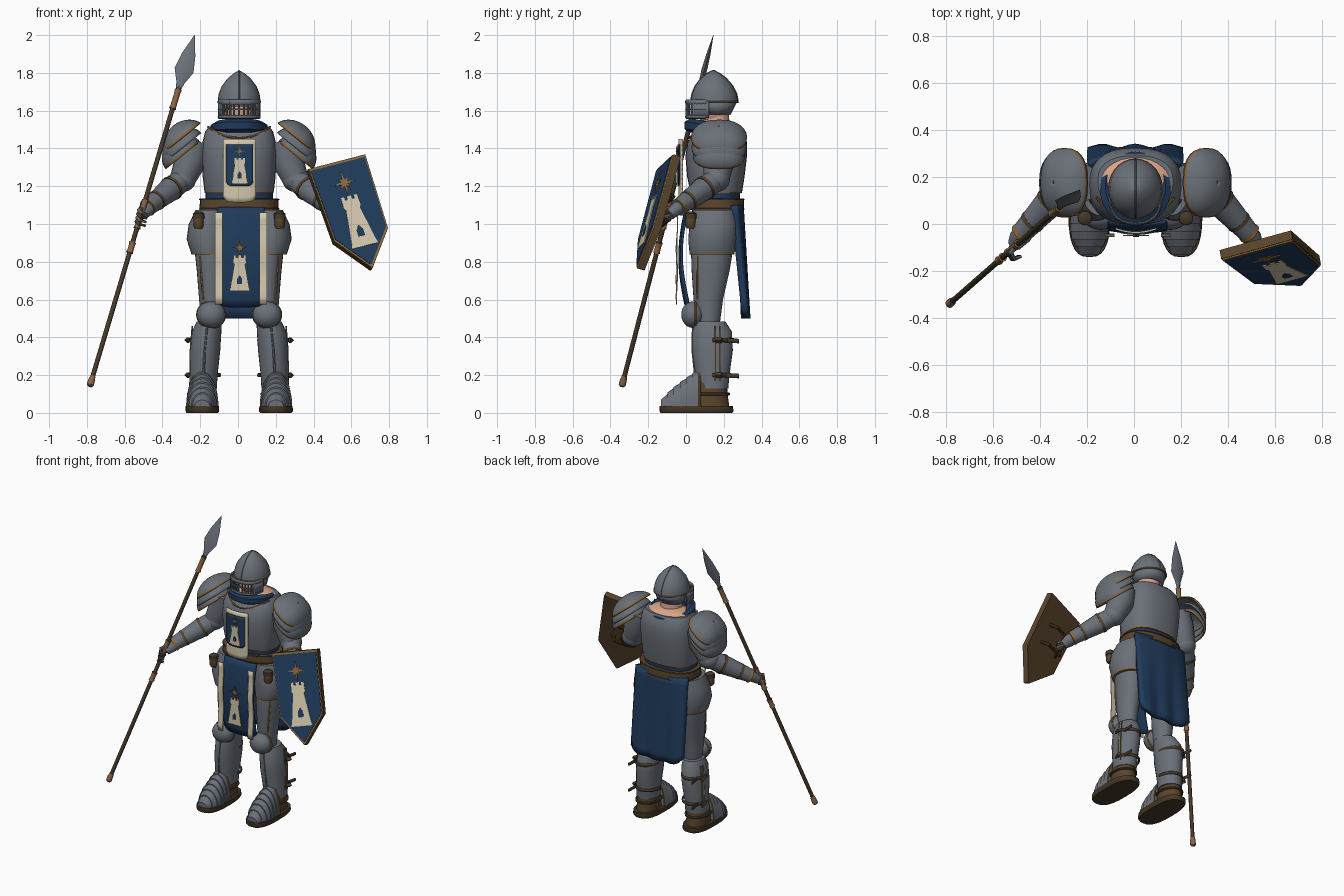
import bpy, bmesh
from math import sin, cos, pi, radians, copysign
from mathutils import Vector, Matrix

default_cube = bpy.data.objects.get("Cube")
if default_cube:
    bpy.data.objects.remove(default_cube, do_unlink=True)
MID = .006  # body centre line

def material(name, *rgb):
    mat = bpy.data.materials.new(name)
    mat.use_nodes = True
    mat.diffuse_color = (*rgb, 1)
    mat.node_tree.nodes["Principled BSDF"].inputs["Base Color"].default_value = (*rgb, 1)
    return mat

steel, blue = material("steel", .145, .163, .19), material("blue cloth", .014, .043, .105)
leather, wood = material("brown leather", .1, .058, .025), material("dark wood", .06, .04, .02)
gold, cream = material("gold trim", .27, .14, .04), material("cream cloth", .66, .58, .42)
flesh, tan = material("skin", .7, .38, .25), material("tan binding", .25, .13, .06)

def skin(name, rings, mat, trim=None, wrap=True, caps=True, thick=0, trim_rows=None):
    """Bridge a row of point rings; chosen rows take the trim colour."""
    bm = bmesh.new()
    rows = [[bm.verts.new(p) for p in ring] for ring in rings]
    for k, (a, b) in enumerate(zip(rows, rows[1:])):
        for i in range(0 if wrap else 1, len(a)):
            face = bm.faces.new((a[i], a[i - 1], b[i - 1], b[i]))
            face.material_index = int(k in (trim_rows or [len(rows) - 2]))
    if caps and wrap:
        bm.faces.new(rows[0])
        bm.faces.new(rows[-1])
    bmesh.ops.recalc_face_normals(bm, faces=bm.faces)
    mesh = bpy.data.meshes.new(name)
    for face in bm.faces:
        face.smooth = True
    bm.to_mesh(mesh)
    bm.free()
    mesh.set_sharp_from_angle(angle=radians(40))
    mesh.materials.append(mat)
    mesh.materials.append(trim or mat)
    obj = bpy.data.objects.new(name, mesh)
    bpy.context.collection.objects.link(obj)
    if thick:
        shell = obj.modifiers.new("thickness", "SOLIDIFY")
        shell.thickness, shell.offset = thick, 0

def oval(cx, cy, z, rx, ry, power=2, n=28, start=0, turn=2 * pi):
    def bend(v):
        return copysign(abs(v) ** (2 / power), v)
    angles = [start + turn * i / n for i in range(n)]
    return [Vector((cx + rx * bend(cos(a)), cy + ry * bend(sin(a)), z)) for a in angles]

def loft(name, x, rows, mat, power=2, **kw):
    """Rows of (height, outward shift, y, half width, half depth)."""
    side = copysign(1, x) if x else 0
    skin(name, [oval(MID + x + side * dx, y, z, rx, ry, power) for z, dx, y, rx, ry in rows], mat, **kw)

def tube(name, points, radii, mat, n=12, closed=False, ref=(1, 0, 0), **kw):
    pts = [Vector(p) for p in points]
    radii = radii if isinstance(radii, list) else [radii] * len(pts)
    rings, end = [], len(pts) - 1
    for i, p in enumerate(pts):
        t = pts[(i + 1) % len(pts)] - pts[i - 1] if closed else pts[min(i + 1, end)] - pts[max(i - 1, 0)]
        t.normalize()
        r = Vector(ref) if abs(t.dot(Vector(ref))) < .95 else Vector((0, 0, 1))
        a = (r - t * t.dot(r)).normalized()
        b = t.cross(a)
        ra, rb = radii[i] if isinstance(radii[i], tuple) else (radii[i], radii[i])
        rings.append([p + a * ra * cos(2 * pi * k / n) + b * rb * sin(2 * pi * k / n) for k in range(n)])
    skin(name, rings + rings[:1] if closed else rings, mat, caps=not closed, **kw)

def hoop(name, ring, r, mat, ref=(0, 0, 1)):
    tube(name, ring, r, mat, n=6, closed=True, ref=ref)

def dome(name, loc, size, mat, cut=pi, tilt=0, power=2, trim=None, thick=0):
    spin, rings = Matrix.Rotation(tilt, 3, "Y"), []
    for k in range(13):
        f = max(.02, min(cut * k / 12, pi - .02))
        ring = oval(0, 0, size[2] * cos(f), size[0] * sin(f), size[1] * sin(f), power)
        rings.append([Vector(loc) + spin @ p for p in ring])
    skin(name, rings, mat, trim=trim, thick=thick, caps=cut > 3)

def plate(name, outline, frame, mat, depth=.006):
    """Flat outline in the frame's XY plane, raised along its Z."""
    skin(name, [[frame @ Vector((x, y, h)) for x, y in outline] for h in (0, depth)], mat)

def cloth(name, x0, x1, top, bottom, shape, mat, thick=.008, rounding=0):
    rings = []
    for t in [k / 12 for k in range(13)]:
        rings.append([((x0 + x1) / 2 + u * (x1 - x0) / 2, shape(u, t), top + t * (bottom + rounding * u ** 6 - top))
                      for u in [i / 8 - 1 for i in range(17)]])
    skin(name, rings, mat, wrap=False, thick=thick)

def mirrored(half):
    return half + [(-x, y) for x, y in reversed(half)]

def emblem(name, frame, low, high, w, star_y, r):
    """Tower with a dark window below a pointed star."""
    h, s, door = high - low, w * .24, low + (high - low) * .2
    half = [(w, low), (w * .9, low + h * .1), (w * .52, low + h * .74), (w * .64, low + h * .79), (w * .6, high),
            (w * .36, high), (w * .36, high - h * .07), (w * .16, high - h * .07), (w * .16, high)]
    plate(name + "_tower", mirrored(half), frame, cream)
    lengths = [r * (1, .28, .6, .28)[k % 4] for k in range(16)]
    plate(name + "_star", [(q * sin(k * pi / 8), star_y + q * cos(k * pi / 8)) for k, q in enumerate(lengths)], frame, gold)
    window = [(-s, door), (s, door), (s, door + 2 * s), (0, door + 3.5 * s), (-s, door + 2 * s)]
    plate(name + "_window", window, frame @ Matrix.Translation((0, 0, .005)), blue, .004)

# Head and neck
loft("neck", 0, [(1.48, 0, .16, .075, .075), (1.6, 0, .15, .068, .075)], flesh)
dome("upper_shoulders", (MID, .18, 1.49), (.165, .115, .055), flesh)
dome("face", (MID, .14, 1.6), (.08, .085, .08), flesh)
shape = [(1.64, 0, .15, .114, .126), (1.655, 0, .15, .113, .125), (1.69, 0, .15, .108, .118), (1.73, 0, .148, .092, .1),
         (1.77, 0, .146, .062, .068), (1.795, 0, .145, .033, .036), (1.812, 0, .145, .004, .004)]
loft("helmet_dome", 0, shape, steel)
tube("helmet_crest", [(MID, y - ry, z) for z, dx, y, rx, ry in shape] +
     [(MID, y + ry, z) for z, dx, y, rx, ry in reversed(shape)], .004, steel, n=6)
loft("helmet_skirt", 0, [(1.58, 0, .165, .09, .068), (1.65, 0, .155, .105, .113)], steel, caps=False, thick=.008)
hoop("helmet_rim", oval(MID, .15, 1.647, .113, .125), .004, gold)

def visor(z, start=pi, turn=pi, n=17):
    return oval(MID, .105, z, .108, .104, 2.3, n, start, turn * n / (n - 1))

for z, wide in ((1.567, .01), (1.607, .004), (1.645, .013)):
    tube("visor_band", visor(z), [(wide, .006)] * 17, steel, n=8, ref=(0, 0, 1))
for low, high in list(zip(visor(1.56), visor(1.65)))[3:14]:
    tube("visor_bar", [low, high], .0055, steel, n=6)
for start in (2.9, 5.6):
    skin("visor_cheek", [visor(z, start, .8) for z in (1.56, 1.65)], steel, wrap=False, thick=.008)
front_weight = [.5 - .5 * sin(2 * pi * i / 28) for i in range(28)]
hoop("scarf", [p - Vector((0, 0, .1 * (p.y - .16))) for p in oval(MID, .16, 1.508, .128, .135)],
     [.014 + .024 * f for f in front_weight], blue)

# Torso
loft("waist_cloth", 0, [(1.06, 0, .16, .18, .12), (1.2, 0, .16, .178, .13)], blue, power=2.4)
loft("breastplate", 0, [(1.165, 0, .16, .182, .136), (1.175, 0, .16, .184, .138), (1.25, 0, .158, .193, .152),
     (1.36, 0, .16, .198, .163), (1.43, 0, .165, .195, .158), (1.49, 0, .175, .18, .135),
     (1.515, 0, .18, .16, .11)], steel, power=2.5, trim=gold, trim_rows=[0])
tube("neckline_trim", [(MID + .165 * u, .012 + .1 * u * u, 1.455 + .06 * u * u) for u in [k / 6 - 1 for k in range(13)]],
     .006, gold, n=6)
loft("belt", 0, [(1.075, 0, .165, .21, .143), (1.135, 0, .165, .207, .141)], leather, power=2.4)
loft("hips", 0, [(.86, 0, .14, .12, .09), (1.08, 0, .15, .18, .12)], steel)
for z in (1.08, 1.13):
    hoop("belt_edge", oval(MID, .165, z, .209, .142, 2.4), .004, wood)

# Cloth panels and painted badges
cloth("front_skirt", -.11, .14, 1.09, .56, lambda u, t: .012 * u * u - .035 * sin(pi * t), blue, .012, .03)
cloth("back_skirt", -.195, .205, 1.1, .5,
      lambda u, t: .288 + .028 * t - .035 * u * u * (1 - t) + .008 * cos(9 * u) * t, blue, .035, .05)
for x in (-.102, .134):
    cloth("cream_stripe", x - .02, x + .02, 1.06, .575, lambda u, t: .004 * sin(12 * t) - .048, cream, .006)
cloth("chest_panel", -.078, .095, 1.45, 1.115, lambda u, t: .016 * u * u - .036, cream, .008, .03)
cloth("chest_field", -.062, .08, 1.42, 1.2, lambda u, t: .008 * u * u - .043, blue, .006, .02)
upright = Matrix.Translation((.009, -.046, 0)) @ Matrix.Rotation(pi / 2, 4, "X")
emblem("chest", upright, 1.215, 1.35, .045, 1.385, .026)
emblem("skirt", upright, .645, .835, .055, .875, .045)

for s in (-1, 1):
    def at(x, y, z):
        return Vector((MID + s * x, y, z))
    def lift(p, *heights):
        return [p + Vector((0, 0, h)) for h in heights]
    # Pauldrons
    for size, drop, cut in ((.9, .07, 1.6), (.95, .035, 1.5), (1, 0, 1.3)):
        dome("pauldron", at(.282 + drop * .25, .175, 1.435 - drop), (.125 * size, .15 * size, .105 * size), steel, cut,
             s * .68, 2.5, gold if size != .95 else steel, .008)
    # Arms
    elbow, wrist = at(.3, .16, 1.235), at(.475, -.03, 1.095)
    tube("upper_arm", [at(.23, .175, 1.44), at(.255, .175, 1.34), elbow], [.08, .086, .068], steel, n=18)
    dome("elbow_guard", elbow, (.072, .072, .066), steel)
    tube("forearm", [elbow, elbow.lerp(wrist, .35), wrist, elbow.lerp(wrist, 1.06)], [.058, .064, .046, .049], steel,
         n=18, trim=gold)
    for f, r in ((.3, .067), (.75, .054)):
        tube("forearm_strap", [elbow.lerp(wrist, f), elbow.lerp(wrist, f + .06)], r, leather, n=18)
    palm = at(.505, -.075, 1.06)
    tube("hand", [wrist, wrist.lerp(palm, .6), palm.lerp(wrist, -.3)], [.038, (.044, .034), .03], steel)
    for k in range(4):
        base = palm + Vector((s * .004 * k, -.012, .025 - .02 * k))
        tube("finger", [base] + [base + Vector((s * x, y, z)) for x, y, z in
             ((.025, -.035, -.012), (.008, -.062, -.028), (-.02, -.05, -.035))], [.012, .012, .01, .007],
             leather if k % 2 else steel, n=8)
    # Hips and thighs
    loft("thigh", s * .15, [(1.06, -.03, .15, .09, .11), (.9, 0, .14, .09, .115), (.75, 0, .13, .074, .1),
         (.6, -.003, .118, .065, .078), (.48, -.003, .118, .055, .062)], steel)
    loft("hip_plate", s * .15, [(1.075, -.005, .15, .085, .115), (1, .012, .145, .105, .126), (.92, .02, .14, .108, .128),
         (.85, .01, .138, .096, .12), (.838, .008, .138, .094, .118)], steel, trim=gold)
    tube("thigh_trim", [at(.206, .062, .83), at(.2, .058, .72), at(.19, .06, .6)], .006, gold, n=6)
    pouch = at(.215, .025, 1.02)
    tube("pouch", lift(pouch, -.045, -.03, .02, .03), [.02, .028, .026, .02], leather)
    tube("pouch_flap", lift(pouch, .008, .035, .045), [.031, .03, .016], wood)
    # Knees and shins
    dome("knee_guard", at(.148, .035, .52), (.076, .06, .07), steel)
    hoop("knee_trim", [at(.148 + p.x, .052, .52 + p.y) for p in oval(0, 0, 0, .075, .07)], .006, gold, (0, 1, 0))
    loft("shin_guard", s * .18, [(.485, -.022, .128, .066, .08), (.43, -.008, .138, .078, .105),
         (.33, 0, .14, .08, .108), (.2, .008, .14, .074, .09), (.13, .012, .14, .074, .084)], steel)
    tube("shin_ridge", [at(.17, .036, .45), at(.182, .034, .33), at(.19, .051, .17)], .006, steel, n=6)
    for y in (.155, .18):
        tube("shin_trim", [at(.248, y, .46), at(.258, y, .33), at(.26, y, .17)], .004, gold, n=6)
    for z, depth in ((.385, .112), (.2, .098)):
        strap = oval(MID + s * .184, .14, z, .083, depth, n=15, turn=pi * 15 / 14)
        tube("shin_strap", strap, [(.011, .006)] * 15, wood, n=8, ref=(0, 0, 1))
        tube("strap_buckle", [at(.265, .16, z), at(.277, .19, z)], .014, leather, n=4)
        tube("strap_tail", [at(.24, .2, z), at(.25, .28, z - .005)], [(.006, .012)] * 2, wood, n=8)
    # Boots
    loft("boot_sole", s * .195, [(0, 0, .055, .083, .19), (.01, 0, .055, .09, .196), (.036, 0, .055, .088, .194)],
         wood, power=2.7)
    loft("boot_heel", s * .195, [(.03, 0, .13, .07, .1), (.1, 0, .13, .07, .09), (.18, 0, .135, .064, .08)], leather)
    hoop("heel_strap", oval(MID + s * .195, .13, .1, .073, .095), .009, wood)
    lames = []
    for k in range(12):
        f = (k + 1) // 2 / 6
        w, h = .04 + .046 * min(1, f * 2.4) - .006 * (k % 2), .035 + .165 * f ** .8 - .007 * (k % 2)
        lames.append([at(.195 + w * cos(a), .2 * f - .132, .034 + h * sin(a)) for a in [pi * i / 14 for i in range(15)]])
    skin("foot_plates", lames, steel)
    tube("foot_trim", [p + Vector((0, .003, 0)) for p in lames[-1]], .005, gold, n=6, ref=(0, 1, 0))

# Spear
def along(*steps):
    return [Vector((-.785, -.34, .14)).lerp(Vector((-.23, .145, 2)), t) for t in steps]

tube("spear_shaft", along(0, .85), .0125, wood)
tube("spear_butt", along(0, .004, .018, .03), [.012, .019, .018, .014], tan)
for start, end in ((.38, .41), (.45, .53), (.79, .845)):
    tube("spear_binding", along(start, start + .008, end - .008, end), [.019, .016, .016, .019], tan)
tube("spear_blade", along(.84, .865, .9, .945, 1), [.012, (.022, .012), (.052, .015), (.036, .011), .001], steel, n=4)

# Shield
side = Vector((.936, .257, .242)).normalized()
front = Vector((.231, -.266, -.935)).cross(side).normalized()
board = Matrix((side, front.cross(side), front)).transposed().to_4x4()
board.translation = Vector((.6, -.16, 1.085))
half = [(.004, -.35), (.153, -.16), (.162, .262)]

def layer(name, size, low, mat, depth):
    plate(name, mirrored([(x * size, y * size) for x, y in half]), board @ Matrix.Translation((0, 0, low)), mat, depth)

layer("shield_board", 1, -.028, leather, .04)
layer("shield_edge", .985, 0, gold, .018)
layer("shield_face", .94, 0, blue, .022)
emblem("shield", board @ Matrix.Translation((0, 0, .02)), -.225, .06, .074, .135, .064)
for y in (-.06, .08):
    tube("shield_handle", [board @ Vector((x, y, z)) for x, z in ((-.1, -.025), (-.07, -.07), (.03, -.07), (.06, -.025))],
         .011, leather, n=8)
